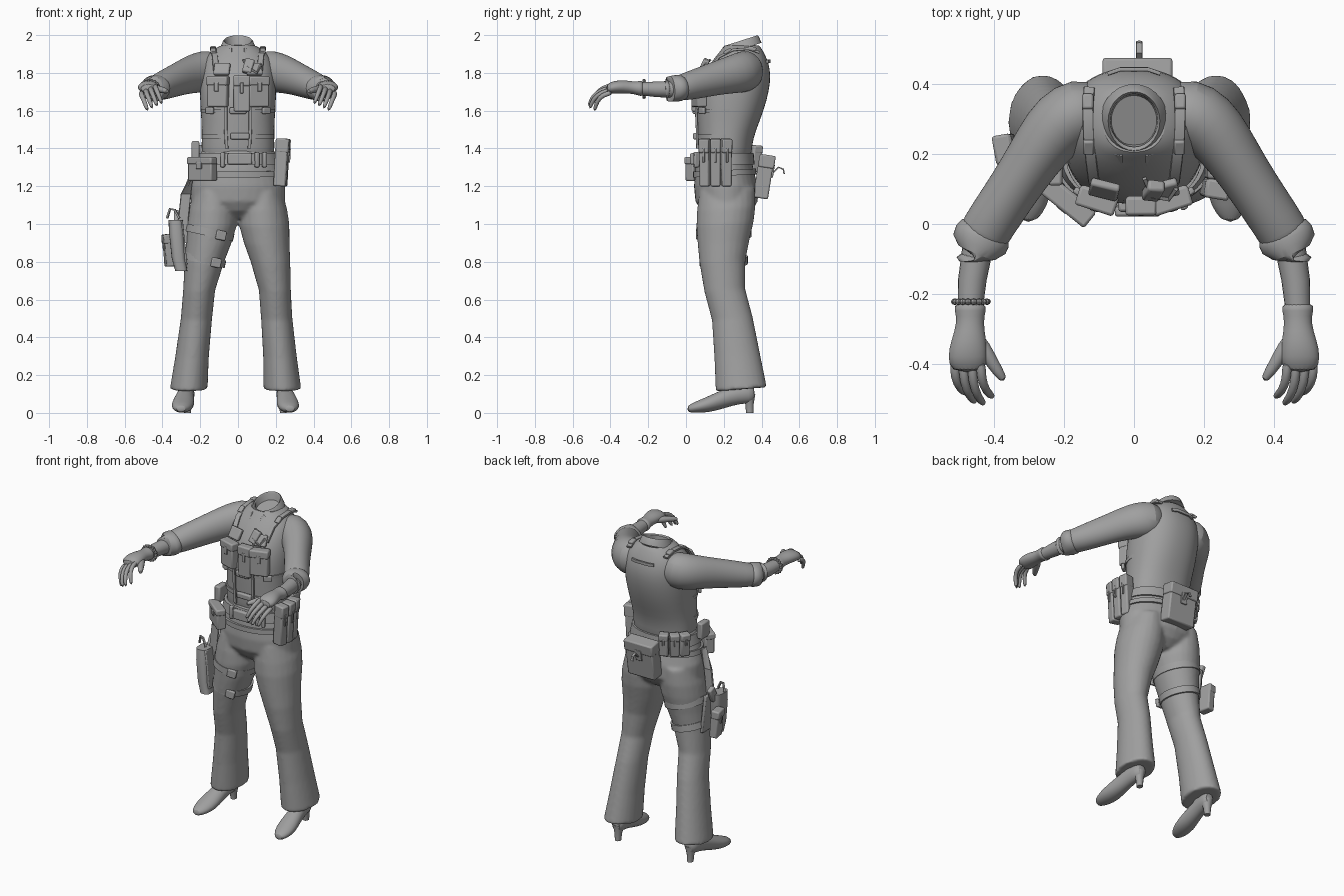
import bpy, math
from mathutils import Vector, Matrix

cube = bpy.data.objects.get("Cube")
if cube:
    bpy.data.objects.remove(cube)

grey = bpy.data.materials.new("plain grey")
grey.use_nodes = True
colour = (0.35, 0.35, 0.35, 1)
grey.diffuse_color = colour
grey.node_tree.nodes["Principled BSDF"].inputs["Base Color"].default_value = colour
X, Y, Z = Vector((1, 0, 0)), Vector((0, 1, 0)), Vector((0, 0, 1))
SIDES = {"left": 1, "right": -1}


def finish(name, verts, faces, smooth_levels=0, bevel=0):
    mesh = bpy.data.meshes.new(name)
    mesh.from_pydata(verts, [], faces)
    mesh.materials.append(grey)
    obj = bpy.data.objects.new(name, mesh)
    bpy.context.collection.objects.link(obj)
    if bevel:
        mod = obj.modifiers.new("bevel", "BEVEL")
        mod.width, mod.segments = bevel, 2
    if smooth_levels:
        obj.modifiers.new("subdivision", "SUBSURF").levels = smooth_levels
    bpy.ops.object.select_all(action="DESELECT")
    obj.select_set(True)
    bpy.context.view_layer.objects.active = obj
    bpy.ops.object.shade_smooth_by_angle(angle=math.radians(40))
    return obj


def loft(name, sections, axis=None, sides=20, power=1.0, levels=0, tilt=0):
    """Skin rings given as (centre, half width, half depth) along a path."""
    verts, faces = [], []
    centres = [Vector(s[0]) for s in sections]
    last = len(centres) - 1
    for i, (_, rx, ry) in enumerate(sections):
        t = axis or (centres[min(i + 1, last)] - centres[max(i - 1, 0)])
        t = t.normalized()
        u = X if abs(t.z) > .98 else t.cross(Z).normalized()
        v = t.cross(u)
        for k in range(sides):
            a = math.tau * k / sides
            c, s = math.cos(a), math.sin(a)
            p = u * rx * math.copysign(abs(c) ** power, c)
            p += v * ry * math.copysign(abs(s) ** power, s)
            p.z += tilt * p.y
            verts.append(centres[i] + p)
    for i in range(last):
        for k in range(sides):
            n = (k + 1) % sides
            faces.append([i * sides + k, i * sides + n,
                          (i + 1) * sides + n, (i + 1) * sides + k])
    faces.append(list(range(sides))[::-1])
    faces.append([last * sides + k for k in range(sides)])
    return finish(name, verts, faces, levels)


def body(rows):
    """Turn (height, front, back, half width, centre x) into level rings."""
    return [((x, (f + b) / 2, z), w, (b - f) / 2) for z, f, b, w, x in rows]


def box(name, loc, size, turn=0, lean=0, roll=0, bevel=.008, taper=1.0):
    m = Matrix.Translation(loc) @ Matrix.Rotation(math.radians(turn), 4, "Z")
    m = m @ Matrix.Rotation(math.radians(lean), 4, "X") @ Matrix.Rotation(math.radians(roll), 4, "Y")
    verts = []
    for z in (-.5, .5):
        k = taper if z < 0 else 1
        for x, y in ((-.5, -.5), (.5, -.5), (.5, .5), (-.5, .5)):
            verts.append(m @ Vector((x * k * size[0], y * k * size[1], z * size[2])))
    faces = [(3, 2, 1, 0), (4, 5, 6, 7), (0, 1, 5, 4), (1, 2, 6, 5), (2, 3, 7, 6), (3, 0, 4, 7)]
    return finish(name, verts, faces, bevel=min(bevel, min(size) * .3))


def strap(name, points, width=.018, thick=.006):
    return loft(name, [(p, width, thick) for p in points], sides=8, power=.4)


def pouch(name, loc, size, turn=0, lean=0):
    """Bevelled pouch with a lid flap and a small snap tab."""
    w, d, h = size
    m = Matrix.Translation(loc) @ Matrix.Rotation(math.radians(turn), 4, "Z")
    m = m @ Matrix.Rotation(math.radians(lean), 4, "X")
    box(name, loc, size, turn, lean)
    box(name + "_flap", m @ Vector((0, -.004, h * .36)), (w * 1.05, d * 1.05, h * .3), turn, lean)
    box(name + "_tab", m @ Vector((0, -d * .54, h * .16)), (w * .22, .01, h * .3), turn, lean)


# Trousers: pelvis and legs fused into one surface
pelvis = loft("trousers", body([(1.39, .065, .345, .195, 0), (1.3, .05, .355, .22, 0),
                                (1.2, .042, .38, .25, 0), (1.12, .05, .38, .25, 0),
                                (1.07, .08, .35, .17, 0), (1.03, .13, .3, .08, 0)]), Z, 32)
leg_rows = [(1.18, .07, .365, .1, .13), (1.08, .058, .368, .128, .132), (1, .055, .358, .134, .138),
            (.9, .062, .335, .121, .152), (.8, .072, .315, .105, .172), (.65, .097, .313, .085, .195),
            (.5, .137, .353, .083, .205), (.3, .15, .393, .089, .222), (.125, .157, .428, .1, .235)]


def leg_x(side, z, x):
    return x if side > 0 else -x - .03 * max(0, 1 - z)


legs = []
for label, s in SIDES.items():
    legs.append(loft(label + "_leg", body([(z, f, b, w, leg_x(s, z, x)) for z, f, b, w, x in leg_rows]),
                     Z, 24, tilt=.08))
bpy.ops.object.select_all(action="DESELECT")
for o in legs + [pelvis]:
    o.select_set(True)
bpy.context.view_layer.objects.active = pelvis
bpy.ops.object.join()
pelvis.modifiers.clear()
fuse = pelvis.modifiers.new("fuse", "REMESH")
fuse.mode, fuse.voxel_size, fuse.use_smooth_shade = "VOXEL", .01, True
soften = pelvis.modifiers.new("soften", "SMOOTH")
soften.factor, soften.iterations = .5, 6

# Vest-covered torso with an open neck
loft("vest", body([(1.3, .09, .33, .18, 0), (1.37, .066, .348, .195, 0), (1.45, .063, .353, .192, 0),
                   (1.55, .058, .393, .194, 0), (1.65, .053, .428, .202, 0), (1.75, .073, .448, .203, 0),
                   (1.82, .11, .446, .195, 0), (1.88, .15, .428, .178, 0), (1.925, .19, .403, .13, 0),
                   (1.95, .205, .385, .085, 0), (1.94, .22, .37, .07, 0), (1.86, .23, .36, .06, 0)]),
     Z, 32, .88, 1)
loft("collar", body([(1.925, .185, .4, .098, 0), (1.965, .205, .385, .08, 0), (1.972, .21, .378, .074, 0),
                     (1.965, .22, .372, .068, 0), (1.86, .23, .36, .06, 0)]), Z, 28, tilt=.32)
for label, s in SIDES.items():
    box(label + "_collar_point", (s * .05, .175, 1.89), (.055, .012, .09), s * 25, -35, s * 25, taper=.4)

# Arms, gloves and shoes
for label, s in SIDES.items():
    def arm(rows):
        return [((s * x, y, z), w, h) for x, y, z, w, h in rows]

    loft(label + "_sleeve", arm([(.08, .33, 1.82, .07, .08), (.15, .325, 1.812, .1, .11),
                                 (.21, .29, 1.802, .098, .108), (.262, .225, 1.787, .085, .098),
                                 (.315, .145, 1.767, .076, .088), (.375, .055, 1.742, .074, .08),
                                 (.425, -.02, 1.722, .074, .07), (.445, -.06, 1.715, .07, .062)]),
         sides=24, levels=1)
    loft(label + "_rolled_cuff", arm([(.418, -.005, 1.724, .07, .062), (.432, -.03, 1.72, .085, .073),
                                      (.452, -.085, 1.715, .084, .07), (.458, -.115, 1.713, .075, .062),
                                      (.452, -.08, 1.715, .04, .035)]), levels=1)
    loft(label + "_forearm", arm([(.445, -.06, 1.713, .045, .045), (.462, -.16, 1.713, .041, .041),
                                  (.47, -.27, 1.717, .034, .031)]), Y)
    loft(label + "_glove", arm([(.468, -.225, 1.717, .046, .042), (.468, -.245, 1.717, .046, .04),
                                (.468, -.28, 1.722, .037, .032), (.472, -.33, 1.727, .05, .036),
                                (.476, -.38, 1.725, .058, .034), (.474, -.425, 1.715, .049, .026)]), Y, levels=1)
    for i, name in enumerate(("index", "middle", "ring", "little")):
        x, drop = .437 + i * .025, i * .012
        reach = (.075, .095, .09, .065)[i]
        path = [(x, -.39), (x, -.42 - reach * .3), (x - .015, -.42 - reach * .8), (x - .035, -.42 - reach)]
        loft(label + "_" + name + "_finger",
             [((s * px, py, 1.732 - drop - .011 * k * k), .0155 - k * .0015, .0155 - k * .0015)
              for k, (px, py) in enumerate(path)], sides=10, levels=1)
    loft(label + "_thumb", arm([(.45, -.32, 1.72, .024, .022), (.415, -.38, 1.713, .021, .02),
                                (.39, -.42, 1.707, .017, .016), (.37, -.448, 1.7, .011, .011)]), sides=10, levels=1)
    fx = .258 if s > 0 else -.285
    shoe = [(.005, .02, .022, .018), (.05, .03, .052, .03), (.12, .045, .062, .044), (.2, .075, .05, .052),
            (.28, .1, .044, .052), (.335, .1, .042, .052), (.365, .1, .028, .038)]
    loft(label + "_shoe", [((fx + s * (.18 - y) * .1, y, z), w, h) for y, z, w, h in shoe], Y, levels=1)
    loft(label + "_heel", [((fx - s * .018, .33, .1), .037, .037), ((fx - s * .018, .336, .045), .022, .022),
                           ((fx - s * .018, .338, 0), .018, .02)], Z, 12)
    loft(label + "_ankle", [((fx - s * .01, .27, .08), .04, .055), ((fx - s * .01, .28, .3), .042, .045)], Z)

# Bead bracelet on the right wrist
for k in range(18):
    a = math.tau * k / 18
    c = Vector((-.466 + .047 * math.cos(a), -.222, 1.715 + .044 * math.sin(a)))
    loft("bracelet_bead", [(c + Y * .009 * math.cos(t), .009 * math.sin(t) + .001, .009 * math.sin(t) + .001)
                           for t in (0, .8, 1.6, 2.4, 3.14)], Y, 8)

# Shoulder straps with buckles, drag handle
for label, s in SIDES.items():
    strap(label + "_shoulder_strap", [(s * .115, .12, 1.81), (s * .122, .175, 1.885), (s * .13, .25, 1.922),
                                      (s * .132, .33, 1.928), (s * .128, .39, 1.908)], .016, .007)
    box(label + "_shoulder_buckle", (s * .132, .35, 1.928), (.032, .045, .022), lean=-10)
    box(label + "_shoulder_clip", (s * .13, .22, 1.915), (.03, .045, .018), lean=30)
strap("drag_handle", [(-.075, .43, 1.86), (-.04, .442, 1.862), (.04, .442, 1.862), (.075, .43, 1.86)], .006, .01)

# Chest rig
for label, s in SIDES.items():
    pouch(label + "_chest_pouch", (s * .105, .07, 1.7), (.11, .055, .16), s * 18)
    box(label + "_chest_panel", (s * .085, .098, 1.82), (.085, .025, .07), s * 14, -30)
    strap(label + "_rig_strap", [(s * .065, .052, 1.63), (s * .065, .058, 1.5), (s * .06, .06, 1.4)], .009, .006)
    box(label + "_side_clip", (s * .15, .085, 1.6), (.05, .02, .035), s * 35)
pouch("centre_pouch", (.02, .055, 1.69), (.085, .05, .19))
box("radio_mount", (.055, .095, 1.835), (.05, .035, .08), 0, -25, 15)
strap("radio_cord", [(.03, .13, 1.87), (.05, .08, 1.83), (.1, .07, 1.8), (.12, .1, 1.84)], .006, .006)
box("upper_rig_buckle", (0, .05, 1.6), (.09, .03, .035))
box("lower_rig_buckle", (.01, .05, 1.465), (.1, .025, .035))
loft("lower_vest_band", body([(1.45, .057, .33, .193, 0), (1.475, .056, .335, .193, 0)]), Z, 40, .88)
loft("upper_vest_band", body([(1.59, .051, .38, .197, 0), (1.61, .05, .385, .198, 0)]), Z, 40, .88)

# Duty belt and its pouches
loft("duty_belt", body([(1.315, .04, .363, .222, 0), (1.375, .045, .358, .208, 0)]), Z, 40, .95)
loft("lower_belt", body([(1.255, .037, .374, .24, 0), (1.285, .037, .37, .234, 0)]), Z, 40, .95, tilt=.05)
box("belt_buckle", (.01, .036, 1.345), (.13, .03, .06))
for x in (-.08, .1, .14):
    box("belt_keeper", (x, .055, 1.34), (.022, .03, .08), x * 200)
for k in range(3):
    y = .1 + k * .056
    pouch("left_magazine_pouch", (.235 - .006 * abs(k - 1), y, 1.325), (.052, .066, .25), 90 + (k - 1) * 10, 3)
    a = math.radians(122 + k * 16)
    pouch("back_right_magazine_pouch", (-.232 * math.sin(a), .2 - .185 * math.cos(a), 1.345),
          (.055, .05, .14), -math.degrees(a), 4)
pouch("front_right_pouch", (-.188, .066, 1.29), (.16, .055, .125), -39)
box("right_hip_pouch", (-.225, .15, 1.39), (.04, .08, .1))
pouch("back_pouch", (.01, .412, 1.25), (.19, .08, .23), 180, 9)
strap("back_pouch_strap", [(.015, .46, 1.27), (.015, .49, 1.3), (.015, .515, 1.29), (.015, .52, 1.265)], .009, .004)

# Thigh holster, spare pouch and leg straps
for name, z, w, d, x in (("upper_leg_strap", .955, .13, .147, -.15), ("lower_leg_strap", .81, .112, .127, -.176)):
    lean = Vector((.22, 0, 1)).normalized()
    c = Vector((x, .2, z))
    loft(name, [(c - lean * .02, d, w), (c + lean * .02, d, w)], lean, 32)
    box(name + "_buckle", (x + .06, .2 - d + .015, z - .015), (.055, .02, .05), 15, 0, 12)
strap("holster_hanger", [(-.24, .17, 1.28), (-.275, .17, 1.16), (-.29, .17, 1.02), (-.29, .17, .9)], .028, .008)
box("holster_plate", (-.29, .17, .9), (.02, .15, .24), 0, 0, -6)
loft("holster", [((-.33, .14, 1.02), .038, .055), ((-.325, .135, .95), .04, .058), ((-.315, .125, .82), .036, .048),
                 ((-.3, .115, .75), .032, .036)], Z, 20, .7)
box("pistol_grip", (-.325, .2, 1.025), (.03, .05, .09), 0, -25)
strap("holster_loop", [(-.375, .15, 1.03), (-.36, .14, 1.08), (-.335, .13, 1.075), (-.31, .12, 1.03)], .006, .006)
pouch("holster_side_pouch", (-.365, .215, .86), (.08, .05, .17), -80, 4)
